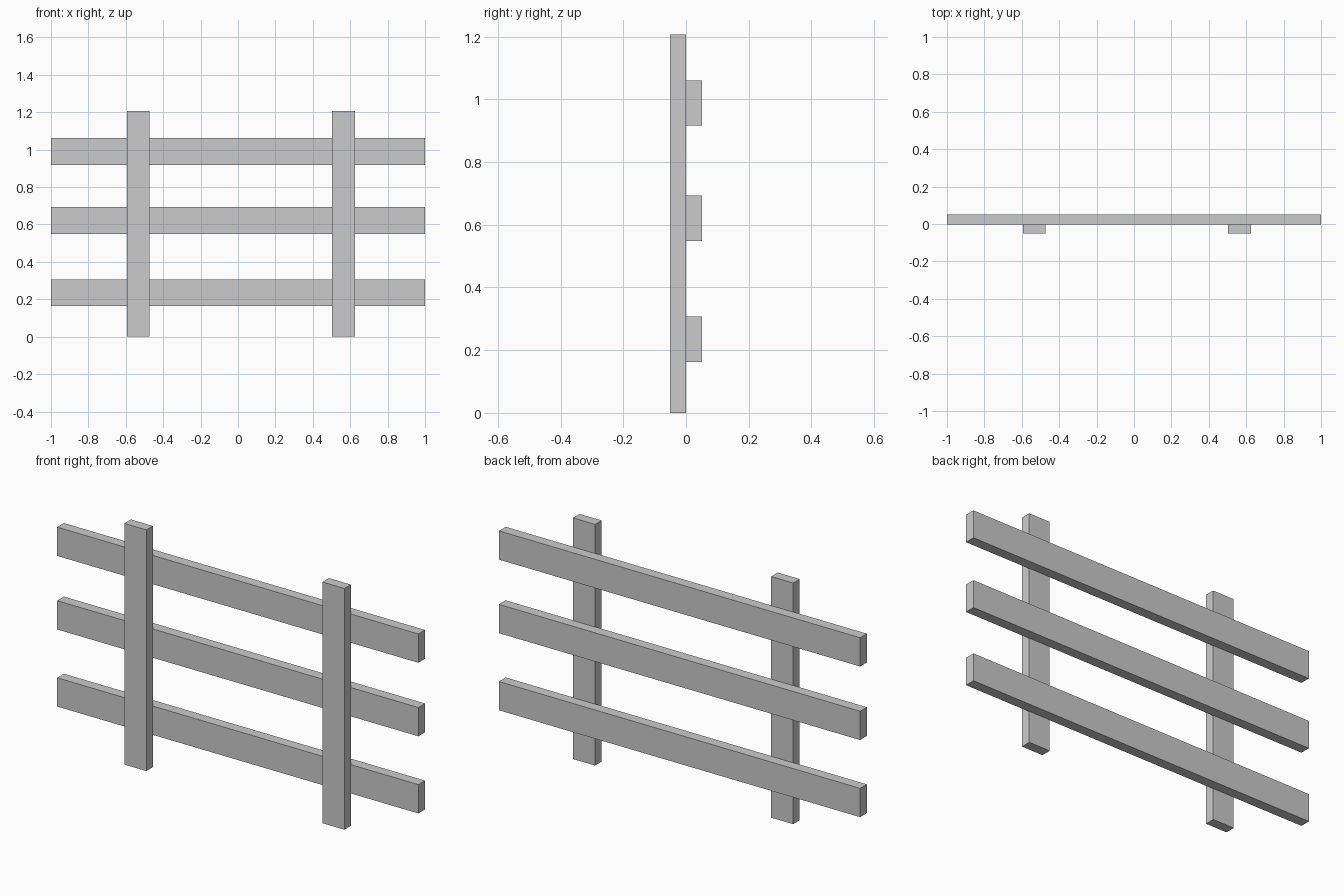
import bpy

if "Cube" in bpy.data.objects:
    bpy.data.objects.remove(bpy.data.objects["Cube"])


def board(name, lo, hi):
    """Rectangular board spanning two opposite corners."""
    centre = [(a + b) / 2 for a, b in zip(lo, hi)]
    bpy.ops.mesh.primitive_cube_add(size=1, location=centre)
    obj = bpy.context.object
    obj.name = name
    obj.scale = [b - a for a, b in zip(lo, hi)]
    bpy.ops.object.transform_apply(location=False, rotation=False, scale=True)
    return obj


# Upright posts at the front
POST_WIDTH, POST_HEIGHT = 0.122, 1.207
for side, x in (("left", -0.533), ("right", 0.564)):
    board(f"{side}_post",
          (x - POST_WIDTH / 2, -0.051, 0),
          (x + POST_WIDTH / 2, 0.0005, POST_HEIGHT))

# Horizontal rails fixed to the back of the posts
RAIL_HEIGHT = 0.144
for level, z in (("lower", 0.235), ("middle", 0.621), ("upper", 0.989)):
    board(f"{level}_rail",
          (-1, -0.002, z - RAIL_HEIGHT / 2),
          (1, 0.051, z + RAIL_HEIGHT / 2))
